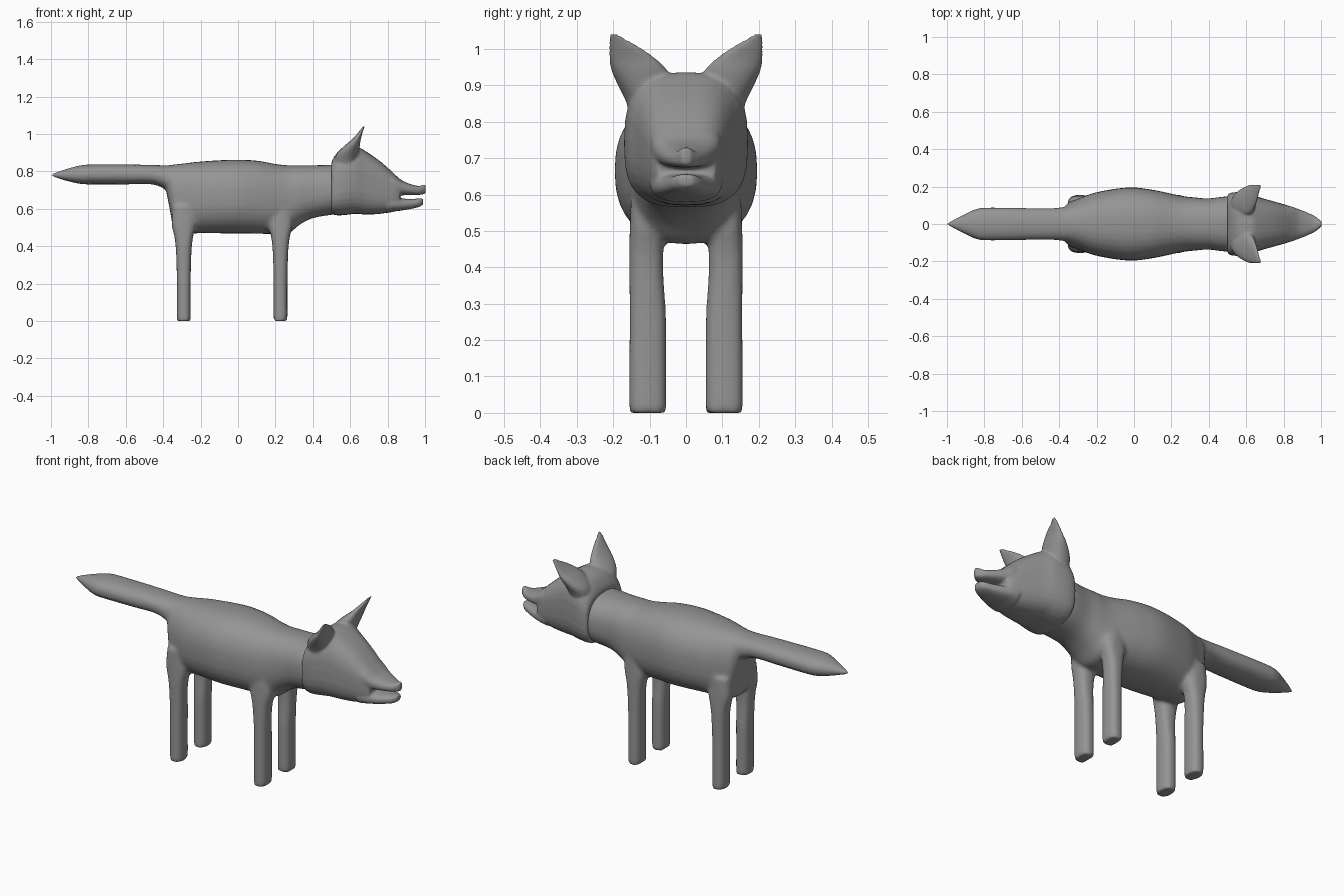
import bpy, bmesh, math

grey = bpy.data.materials.new("grey")
grey.diffuse_color = (0.3, 0.3, 0.3, 1)


def smooth_rows(rows, steps=4):
    """Catmull-Rom interpolation between section rows."""
    out = []
    for i in range(len(rows) - 1):
        p0, p1 = rows[max(i - 1, 0)], rows[i]
        p2, p3 = rows[i + 1], rows[min(i + 2, len(rows) - 1)]
        for s in range(steps):
            t = s / steps
            out.append([0.5 * (2 * b + (c - a) * t + (2 * a - 5 * b + 4 * c - d) * t * t
                               + (3 * b - a - 3 * c + d) * t ** 3)
                        for a, b, c, d in zip(p0, p1, p2, p3)])
    return out + [list(rows[-1])]


def loft(bm, rings):
    """Closed skin through a list of point rings."""
    loops = [[bm.verts.new(p) for p in ring] for ring in rings]
    n = len(loops[0])
    faces = [bm.faces.new((a[i], a[(i + 1) % n], b[(i + 1) % n], b[i]))
             for a, b in zip(loops, loops[1:]) for i in range(n)]
    faces += [bm.faces.new(loops[0][::-1]), bm.faces.new(loops[-1])]
    bmesh.ops.recalc_face_normals(bm, faces=faces)


def oval(rx, ry, power, n=32):
    pts = []
    for i in range(n):
        c, s = math.cos(2 * math.pi * i / n), math.sin(2 * math.pi * i / n)
        pts.append((rx * math.copysign(abs(c) ** (2 / power), c),
                    ry * math.copysign(abs(s) ** (2 / power), s)))
    return pts


def along_x(bm, rows, power):
    """Rows: x, bottom z, top z, half width."""
    loft(bm, [[(x, u, (lo + hi) / 2 + v) for u, v in oval(max(w, .002), max((hi - lo) / 2, .002), power)]
              for x, lo, hi, w in smooth_rows(rows)])


def along_z(bm, rows, power, side):
    """Rows: z, centre x, centre y, radius x, radius y."""
    loft(bm, [[(cx + u, side * (cy + v), z) for u, v in oval(max(rx, .002), max(ry, .002), power)]
              for z, cx, cy, rx, ry in smooth_rows(rows)])


def finish(bm, name, voxel, iterations):
    """Fuse the overlapping volumes into one soft skin."""
    me = bpy.data.meshes.new(name)
    bm.to_mesh(me)
    bm.free()
    ob = bpy.data.objects.new(name, me)
    bpy.context.collection.objects.link(ob)
    me.materials.append(grey)
    rm = ob.modifiers.new("fuse", 'REMESH')
    rm.mode, rm.voxel_size, rm.use_smooth_shade = 'VOXEL', voxel, True
    sm = ob.modifiers.new("soften", 'SMOOTH')
    sm.factor, sm.iterations = 0.5, iterations
    return ob


# Trunk, neck and four legs
bm = bmesh.new()
along_x(bm, [(-.385, .70, .825, .075), (-.365, .60, .832, .10), (-.345, .50, .837, .118),
             (-.30, .465, .842, .135), (-.20, .47, .853, .17), (-.03, .468, .863, .196),
             (.10, .467, .858, .183), (.20, .465, .84, .162), (.27, .468, .833, .148),
             (.33, .515, .833, .142), (.40, .55, .833, .137), (.50, .568, .835, .148),
             (.60, .58, .83, .14)], 2.4)
for x in (-.29, .227):
    for side in (1, -1):
        along_z(bm, [(0, x, .105, .034, .048), (.012, x, .105, .037, .051),
                     (.15, x, .105, .037, .051), (.27, x, .105, .038, .05),
                     (.38, x, .109, .042, .047), (.45, x, .109, .05, .047),
                     (.52, x, .108, .065, .046), (.62, x, .10, .06, .05)], 2.6, side)
# Tail
along_x(bm, [(-1.005, .776, .784, .004), (-.96, .762, .80, .026), (-.90, .745, .818, .056),
             (-.84, .733, .833, .082), (-.78, .731, .837, .088), (-.60, .731, .837, .086),
             (-.46, .731, .835, .084), (-.38, .70, .833, .09), (-.30, .65, .84, .10)], 2.3)
finish(bm, "body", 0.0095, 8)

# Head with flared back rim
bm = bmesh.new()
along_x(bm, [(.50, .575, .85, .155), (.512, .568, .875, .165), (.54, .565, .91, .17),
             (.58, .568, .93, .168), (.63, .573, .935, .158), (.68, .57, .91, .14),
             (.75, .572, .862, .12), (.80, .58, .82, .106), (.84, .587, .782, .093),
             (.865, .60, .75, .08)], 2.9)
# Upper and lower jaw with an open slit between them
along_x(bm, [(.80, .65, .815, .10), (.84, .668, .782, .094), (.88, .673, .75, .08),
             (.93, .674, .73, .06), (.97, .675, .722, .04), (.99, .677, .73, .024),
             (1.004, .684, .728, .012)], 2.6)
along_x(bm, [(.80, .578, .69, .10), (.84, .586, .67, .092), (.88, .592, .656, .077),
             (.93, .601, .653, .057), (.97, .611, .656, .039), (.99, .625, .656, .02)], 2.6)
# Ears
for side in (1, -1):
    along_z(bm, [(.80, .57, .09, .05, .055), (.86, .575, .105, .058, .062),
                 (.90, .588, .115, .056, .072), (.94, .612, .128, .04, .077),
                 (.97, .632, .145, .024, .066), (1.0, .65, .166, .014, .047),
                 (1.025, .664, .188, .008, .026), (1.042, .675, .2, .004, .012)], 2.2, side)
finish(bm, "head", 0.0065, 5)
